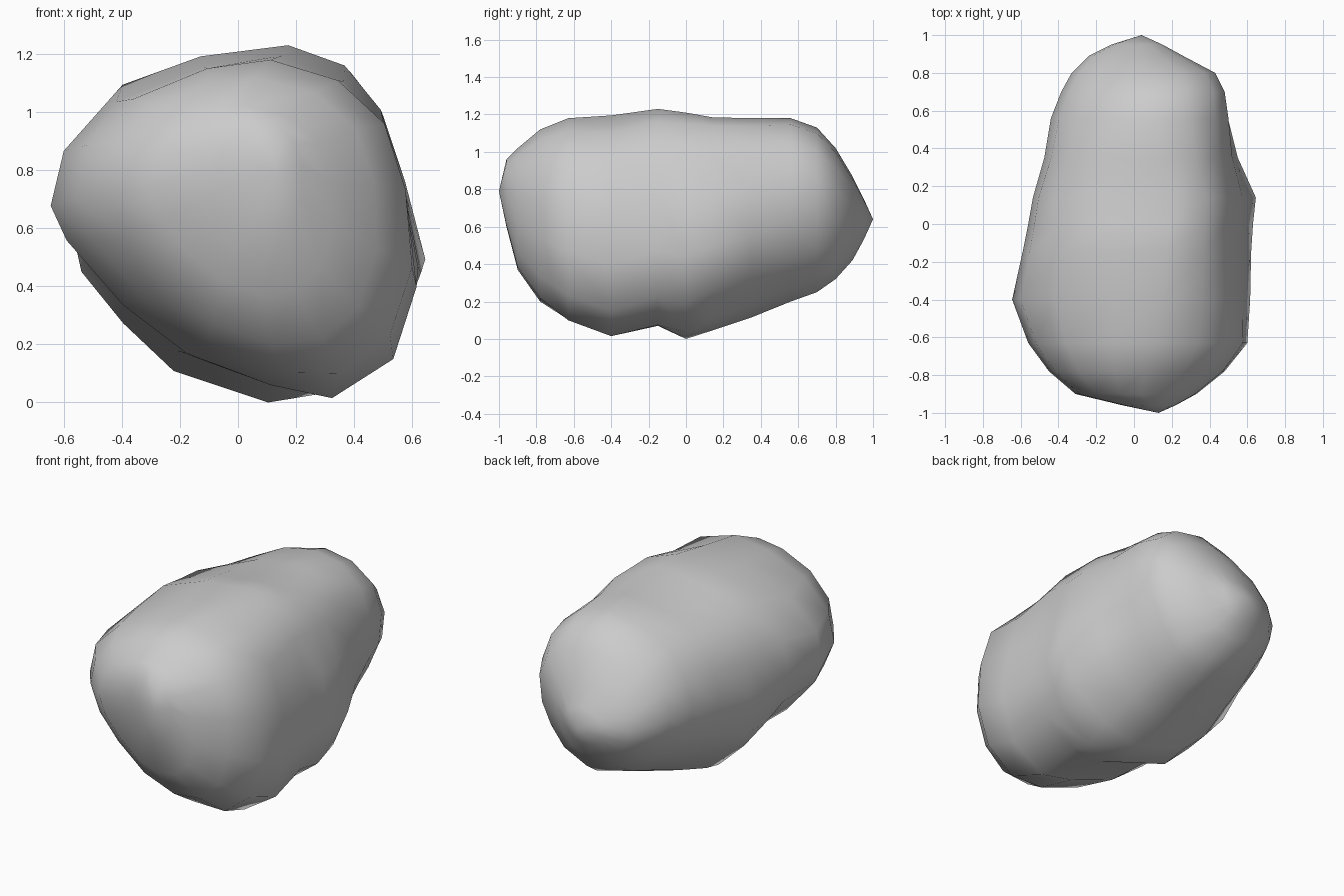
import bpy, bmesh

# Cross-sections (x, z), clockwise from the top, each at a position along y
NOSE = [(.05, 1.1), (.25, 1.05), (.39, .93), (.45, .75), (.46, .54), (.4, .35), (.28, .24),
        (.11, .22), (-.08, .29), (-.25, .43), (-.37, .57), (-.43, .72), (-.4, .87), (-.28, 1.0), (-.1, 1.08)]
FRONT = [(.15, 1.2), (.36, 1.11), (.5, .95), (.57, .7), (.61, .4), (.53, .15), (.32, .015),
         (.11, .06), (-.18, .17), (-.4, .34), (-.59, .56), (-.645, .68), (-.6, .87), (-.42, 1.04), (-.12, 1.16)]
BACK = [(.2, 1.185), (.38, 1.14), (.49, 1.0), (.57, .76), (.64, .49), (.54, .26), (.32, .1),
        (.1, .04), (-.24, .14), (-.4, .29), (-.53, .44), (-.54, .66), (-.51, .87), (-.38, 1.08), (-.14, 1.15)]
REAR = [(.1, 1.13), (.28, 1.1), (.42, 1.0), (.48, .84), (.46, .64), (.39, .48), (.29, .34),
        (.12, .25), (-.12, .31), (-.27, .43), (-.36, .57), (-.385, .7), (-.34, .85), (-.22, .99), (-.05, 1.09)]
KEYS = [(-.8, NOSE), (-.4, FRONT), (.14, BACK), (.7, REAR)]

# Stations along the length: y, x min, x max, z min, z max
STATIONS = [
    (-.96, -.06, .22, .60, .96),
    (-.90, -.31, .33, .37, 1.02),
    (-.78, -.45, .48, .20, 1.12),
    (-.63, -.56, .60, .10, 1.18),
    (-.40, -.645, .615, .015, 1.195),
    (-.15, -.59, .62, .07, 1.23),
    (0.0, -.56, .63, .0, 1.21),
    (.14, -.535, .645, .045, 1.185),
    (.35, -.475, .55, .115, 1.18),
    (.56, -.44, .50, .20, 1.18),
    (.70, -.385, .48, .25, 1.13),
    (.80, -.33, .43, .32, 1.02),
    (.89, -.24, .26, .42, .87),
    (.95, -.12, .15, .53, .75)]


def unit(section):
    xs, zs = zip(*section)
    return [((x - min(xs)) / (max(xs) - min(xs)), (z - min(zs)) / (max(zs) - min(zs)))
            for x, z in section]


def section_at(y):
    y = min(max(y, KEYS[0][0]), KEYS[-1][0])
    for (ya, a), (yb, b) in zip(KEYS, KEYS[1:]):
        if y <= yb:
            t = (y - ya) / (yb - ya)
            return unit([(p[0] + (q[0] - p[0]) * t, p[1] + (q[1] - p[1]) * t)
                         for p, q in zip(unit(a), unit(b))])


# Loft the blended section through the stations
bm = bmesh.new()
rings = [[bm.verts.new((x0 + (x1 - x0) * u, y, z0 + (z1 - z0) * v)) for u, v in section_at(y)]
         for y, x0, x1, z0, z1 in STATIONS]
n = len(FRONT)
for a, b in zip(rings, rings[1:]):
    for i in range(n):
        j = (i + 1) % n
        bm.faces.new((a[i], a[j], b[j], b[i]))

# Pointed ends
for ring, tip in ((rings[0], (.13, -1, .79)), (rings[-1], (.04, 1, .64))):
    v = bm.verts.new(tip)
    for i in range(n):
        bm.faces.new((ring[i], ring[(i + 1) % n], v))
bmesh.ops.recalc_face_normals(bm, faces=bm.faces)
for f in bm.faces:
    f.smooth = True

mesh = bpy.data.meshes.new("boulder")
bm.to_mesh(mesh)
bm.free()
boulder = bpy.data.objects.new("boulder", mesh)
bpy.context.collection.objects.link(boulder)
